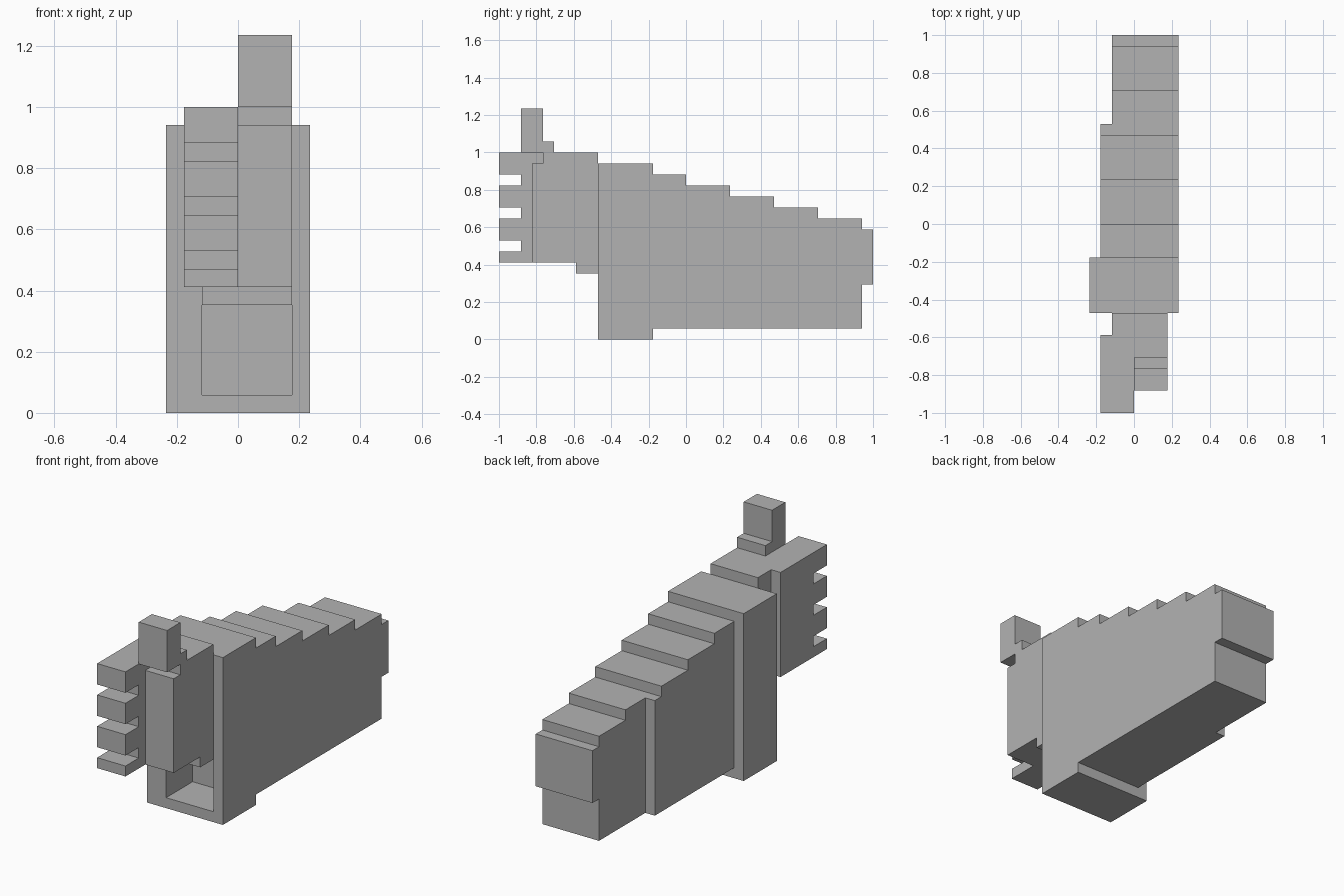
import bpy
import bmesh
from mathutils import Vector

U = 1 / 17  # size of one block

old = bpy.data.objects.get("Cube")
if old:
    bpy.data.objects.remove(old)

grey = bpy.data.materials.new("plain grey")
grey.use_nodes = True
COLOUR = (0.45, 0.45, 0.45, 1)
grey.diffuse_color = COLOUR
grey.node_tree.nodes["Principled BSDF"].inputs["Base Color"].default_value = COLOUR


def finish(name, bm):
    """Scale block units to scene units and make the object."""
    bmesh.ops.recalc_face_normals(bm, faces=bm.faces)
    bmesh.ops.scale(bm, vec=(U, U, U), verts=bm.verts)
    mesh = bpy.data.meshes.new(name)
    bm.to_mesh(mesh)
    bm.free()
    mesh.materials.append(grey)
    obj = bpy.data.objects.new(name, mesh)
    bpy.context.collection.objects.link(obj)
    return obj


def extrude_profile(name, profile, x0, x1):
    """Side profile of (y, z) points, extruded from x0 to x1."""
    bm = bmesh.new()
    face = bm.faces.new([bm.verts.new((x0, y, z)) for y, z in profile])
    ext = bmesh.ops.extrude_face_region(bm, geom=[face])
    verts = [g for g in ext["geom"] if isinstance(g, bmesh.types.BMVert)]
    bmesh.ops.translate(bm, vec=(x1 - x0, 0, 0), verts=verts)
    return finish(name, bm)


def rect(y0, y1, z0, z1):
    return [(y0, z0), (y1, z0), (y1, z1), (y0, z1)]


def stairs(edges, top):
    """Treads between successive y edges, one block lower each time."""
    points = []
    for i, (a, b) in enumerate(zip(edges, edges[1:])):
        points += [(a, top - i), (b, top - i)]
    return points


# Sleeve: wide stepped forearm, then a narrower stepped rear with a raised end
extrude_profile("forearm", [(9, 1), (-3, 1)] + stairs([-3, 0, 4, 8, 9], 15), -3, 4)
extrude_profile("rear_sleeve",
                [(16, 5), (16, 1), (9, 1)] + stairs([9, 12, 16, 17], 12) + [(17, 5)],
                -2, 4)

# Cuff: box with a recessed opening in its front face
bm = bmesh.new()
bmesh.ops.create_cube(bm, size=1)
for v in bm.verts:
    v.co = Vector((v.co.x * 8, v.co.y * 5 - 5.5, v.co.z * 16 + 8))
front = min(bm.faces, key=lambda f: f.calc_center_median().y)
bmesh.ops.inset_region(bm, faces=[front], thickness=0.5)
for v in front.verts:
    v.co.x = -2 if v.co.x < 0 else 3
    v.co.z = 1 if v.co.z < 8 else 6
hole = bmesh.ops.extrude_discrete_faces(bm, faces=[front])["faces"][0]
bmesh.ops.translate(bm, vec=(0, 4, 0), verts=hole.verts)
finish("cuff", bm)

# Hand: wrist, palm with raised thumb, and a comb of curled fingers
extrude_profile("wrist", rect(-10, -8, 6, 17), -2, 3)
extrude_profile("palm_and_thumb",
                [(-14, 7), (-10, 7), (-10, 17), (-12, 17), (-12, 18), (-13, 18),
                 (-13, 21), (-15, 21), (-15, 17), (-13, 17), (-13, 16), (-14, 16)],
                0, 3)
comb = [(-10, 17), (-10, 7), (-17, 7)]
for gap in (8, 11, 14):
    comb += [(-17, gap), (-15, gap), (-15, gap + 1), (-17, gap + 1)]
extrude_profile("fingers", comb + [(-17, 17)], -3, 0)
